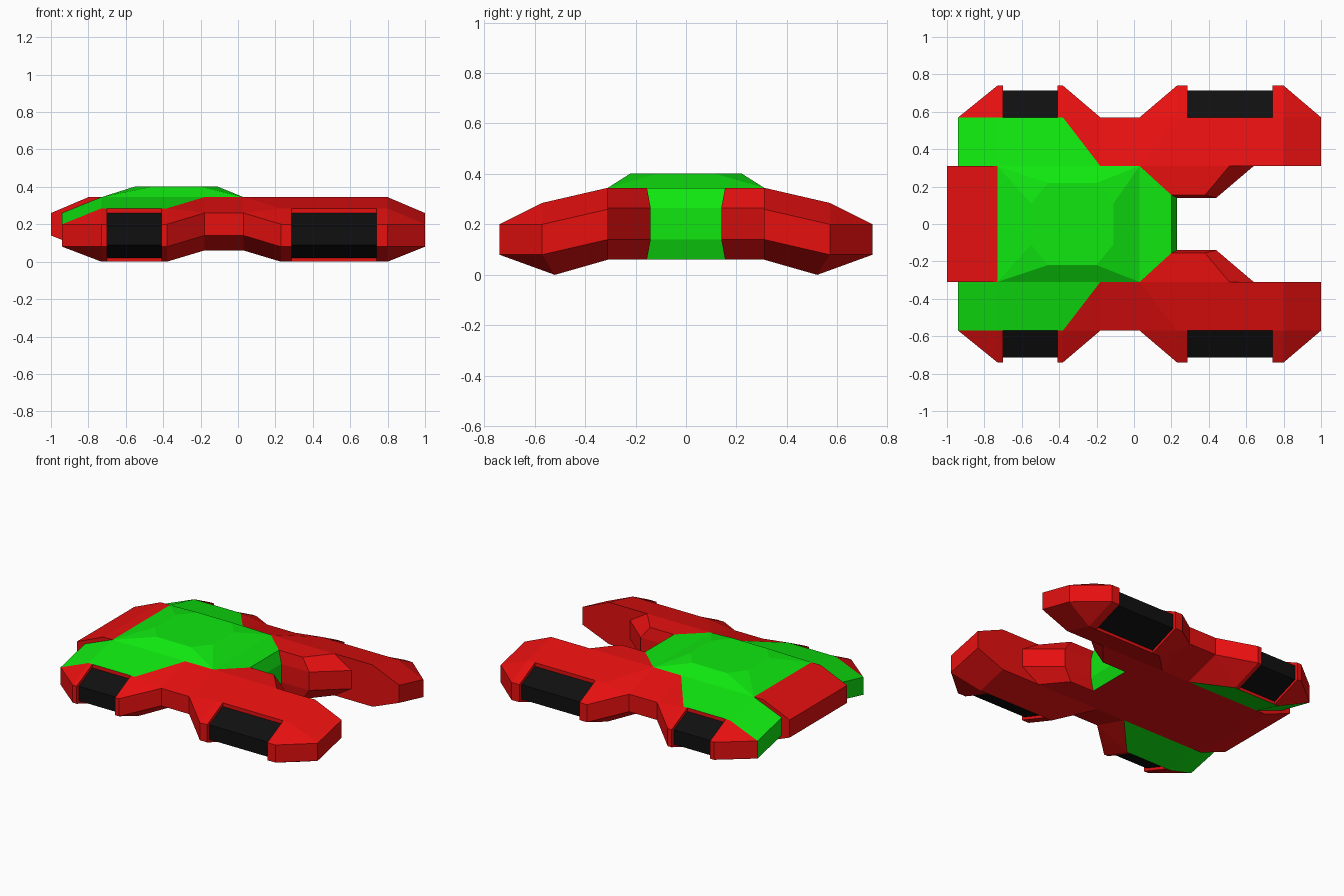
import bpy, bmesh

if "Cube" in bpy.data.objects:
    bpy.data.objects.remove(bpy.data.objects["Cube"])


def material(name, rgb):
    m = bpy.data.materials.new(name)
    m.diffuse_color = (*rgb, 1)
    m.use_nodes = True
    m.node_tree.nodes["Principled BSDF"].inputs["Base Color"].default_value = m.diffuse_color
    return m


MATS = [material("red paint", (0.8, 0.005, 0.005)),
        material("green paint", (0.005, 0.8, 0.005)),
        material("black tyre", (0.005, 0.005, 0.005))]
RED, GREEN, BLACK = 0, 1, 2


def loft(name, rings, color, split=lambda i, j: False, mirror=False):
    """Skin equal-sized closed rings and cap both ends; color(i, j, part) picks
    the material of segment j in span i (j is None for caps)."""
    bm = bmesh.new()
    pool = {}

    def face(pts, mat):
        unique = []
        for p in pts:
            key = tuple(round(c, 4) for c in p)
            if key not in unique:
                unique.append(key)
        if len(unique) < 3:
            return
        verts = [pool.setdefault(k, None) or bm.verts.new(k) for k in unique]
        for k, v in zip(unique, verts):
            pool[k] = v
        if bm.faces.get(verts) is None:
            bm.faces.new(verts).material_index = mat

    n = len(rings[0])
    for i, (a, b) in enumerate(zip(rings, rings[1:])):
        for j in range(n):
            k = (j + 1) % n
            quad = [a[j], a[k], b[k], b[j]]
            s = split(i, j)
            if s:                      # cut along the chosen diagonal
                quad = quad[s - 1:] + quad[:s - 1]
                face(quad[:3], color(i, j, 0))
                face([quad[0], quad[2], quad[3]], color(i, j, 1))
            else:
                face(quad, color(i, j, 0))
    face(rings[0], color(0, None, 0))
    face(rings[-1], color(len(rings), None, 0))
    bmesh.ops.recalc_face_normals(bm, faces=bm.faces[:])
    me = bpy.data.meshes.new(name)
    bm.to_mesh(me)
    bm.free()
    for m in MATS:
        me.materials.append(m)
    ob = bpy.data.objects.new(name, me)
    bpy.context.collection.objects.link(ob)
    if mirror:
        ob.modifiers.new("mirror", "MIRROR").use_axis = (False, True, False)
    return ob


# Side pods: cross-sections (y, z) placed along x; wheels are inset sections
END = [(.31, .26), (.57, .2), (.57, .2), (.57, .2),
       (.57, .08), (.57, .08), (.57, .08), (.31, .14)]
FULL = [(.31, .345), (.57, .285), (.57, .285), (.74, .2),
        (.74, .08), (.52, 0), (.52, 0), (.31, .06)]
WHEEL = [(.31, .345), (.57, .285), (.57, .26), (.715, .19),
         (.715, .09), (.52, .02), (.52, 0), (.31, .06)]
WAIST = [(.31, .345), (.57, .26), (.57, .26), (.57, .26),
         (.57, .14), (.57, .14), (.57, .14), (.31, .06)]
STATIONS = [(-.94, END), (-.73, FULL), (-.70, FULL), (-.70, WHEEL),
            (-.41, WHEEL), (-.41, FULL), (-.38, FULL), (-.18, WAIST),
            (.03, WAIST), (.23, FULL), (.285, FULL), (.285, WHEEL),
            (.74, WHEEL), (.74, FULL), (.80, FULL), (1.0, END)]


def pod_color(i, j, part):
    if j is None:
        return GREEN if i == 0 else RED
    if i in (3, 11) and j in (2, 3, 4):
        return BLACK
    if j in (0, 6):
        if i < 6:
            return GREEN
        if i == 6:                     # diagonal end of the green panel
            return GREEN if (j == 0) == (part == 1) else RED
    if j == 7 and i < 6:
        return GREEN
    return RED


def pod_split(i, j):
    # diagonal runs from the inner edge at the waist to the pod ridge
    if (i, j) == (6, 0):
        return 2
    if (i, j) == (6, 6):
        return 1
    if (i, j) == (8, 0):
        return 1
    if (i, j) == (8, 6):
        return 2
    return 0


def green_half(i, j, part):
    # Orders the two triangles so the green one touches the wheel fender
    return pod_color(i, j, part)


loft("side_pod", [[(x, y, z) for y, z in ring] for x, ring in STATIONS],
     pod_color, pod_split, mirror=True)

# Inner bulges beside the nose
WIDE = [(.03, .31), (.23, .14), (.44, .14), (.64, .31)]
NARROW = [(.03, .31), (.2, .155), (.38, .155), (.51, .31)]
LEVELS = [(.06, NARROW), (.14, WIDE), (.265, WIDE), (.345, NARROW)]
loft("inner_bulge", [[(x, y, z) for x, y in p] for z, p in LEVELS],
     lambda i, j, part: RED, mirror=True)

# Central deck with bevelled nose; red underside
deck = []
for z, plan in LEVELS:
    half = [(-.73, .31)] + plan[:2]
    deck.append([(x, y, z) for x, y in half] +
                [(x, -y, z) for x, y in reversed(half)])
loft("center_deck", deck,
     lambda i, j, part: RED if j is None and i == 0 else GREEN)

# Rear slab
SLAB = [(-1, .14), (-1, .26), (-.8, .345), (-.73, .345), (-.73, .06), (-.8, .06)]
loft("rear_slab", [[(x, y, z) for x, z in SLAB] for y in (-.31, .31)],
     lambda i, j, part: RED)

# Canopy: rectangular base rising to a chamfered roof
base = [(-.73, -.31), (-.73, -.31), (.03, -.31), (.03, -.31)]
roof = [(-.55, -.11), (-.46, -.22), (-.2, -.22), (-.11, -.11)]
rings = []
for z, p in ((.345, base), (.402, roof)):
    rings.append([(x, y, z) for x, y in p] + [(x, -y, z) for x, y in reversed(p)])
loft("canopy", rings, lambda i, j, part: GREEN)
